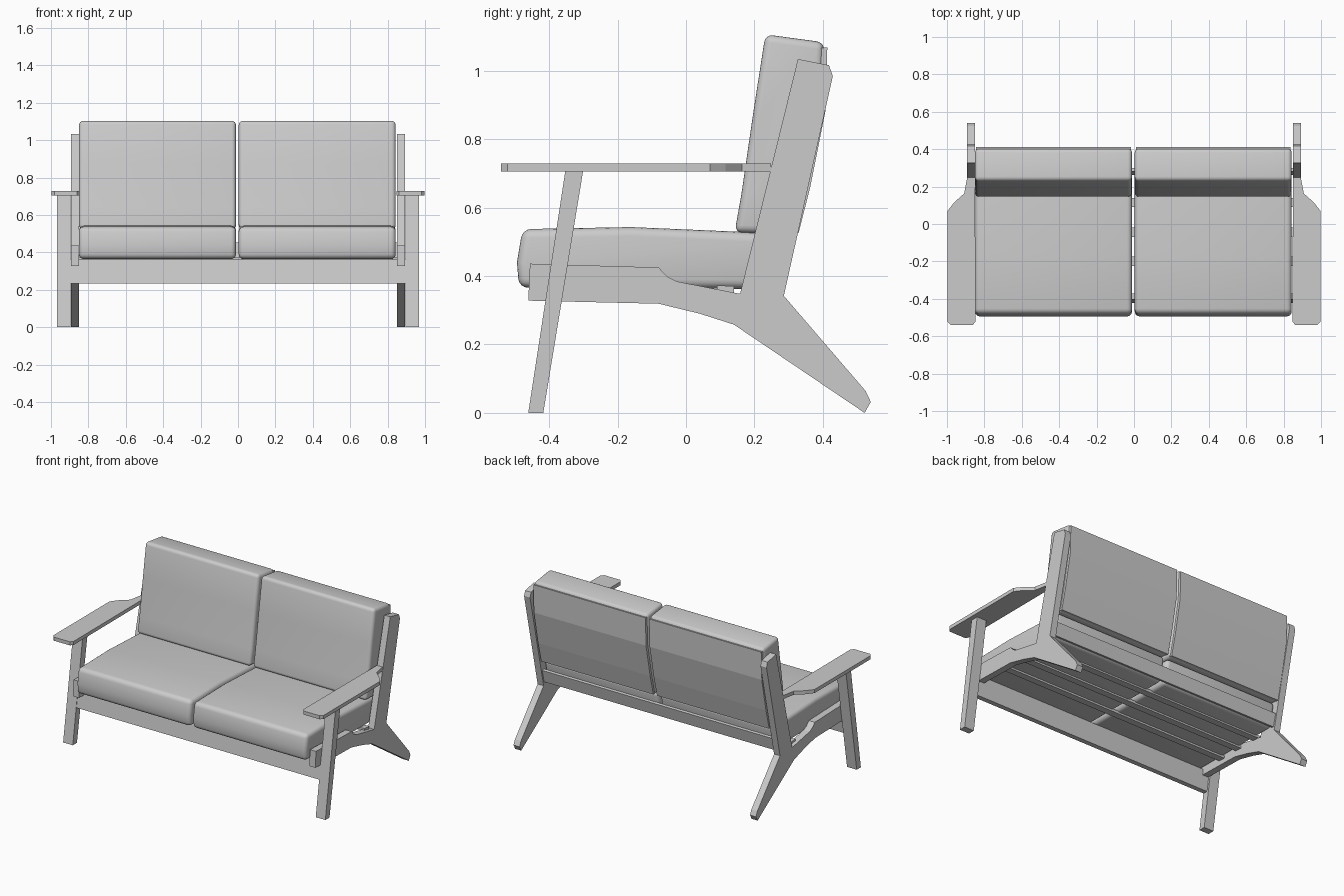
import bpy, bmesh, math

if "Cube" in bpy.data.objects:
    bpy.data.objects.remove(bpy.data.objects["Cube"])


def prism(name, pts, lo, hi, axis='X', bevel=0.0, segments=4, keep_sharp_back=False):
    """Extrude a closed profile: (y, z) along X, or (x, y) along Z."""
    bm = bmesh.new()

    def place(p, t):
        return (t, p[0], p[1]) if axis == 'X' else (p[0], p[1], t)

    a = [bm.verts.new(place(p, lo)) for p in pts]
    b = [bm.verts.new(place(p, hi)) for p in pts]
    n = len(pts)
    bm.faces.new(a)
    bm.faces.new(b[::-1])
    for i in range(n):
        j = (i + 1) % n
        bm.faces.new((a[j], a[i], b[i], b[j]))
    bmesh.ops.recalc_face_normals(bm, faces=bm.faces[:])
    if bevel:
        edges = [e for e in bm.edges if e.calc_face_angle(0) > math.radians(35)]
        bmesh.ops.bevel(bm, geom=edges, offset=bevel, offset_type='OFFSET',
                        segments=segments, profile=0.5, affect='EDGES',
                        clamp_overlap=True)
    me = bpy.data.meshes.new(name)
    bm.to_mesh(me)
    bm.free()
    ob = bpy.data.objects.new(name, me)
    bpy.context.collection.objects.link(ob)
    if bevel:
        bpy.ops.object.select_all(action='DESELECT')
        ob.select_set(True)
        bpy.context.view_layer.objects.active = ob
        bpy.ops.object.shade_smooth_by_angle(angle=math.radians(35))
    return ob


# Side frame: back post, seat rail and rear leg in one board
frame = [(0.327, 1.034), (0.418, 1.016), (0.429, 0.984), (0.286, 0.342),
         (0.525, 0.064), (0.54, 0.032), (0.522, 0.0), (0.14, 0.258),
         (0.04, 0.29), (-0.08, 0.319), (-0.461, 0.328), (-0.456, 0.436),
         (-0.08, 0.425), (-0.055, 0.398), (-0.026, 0.384), (0.158, 0.348)]
front_leg = [(-0.353, 0.705), (-0.301, 0.705), (-0.417, 0.0), (-0.461, 0.0)]
arm = [(0.862, -0.54), (0.98, -0.54), (0.997, -0.522), (0.997, 0.07),
       (0.962, 0.115), (0.908, 0.163), (0.892, 0.248), (0.85, 0.248),
       (0.847, -0.522)]

for side, s in (("left", -1), ("right", 1)):
    prism(f"side_frame_{side}", frame, s * 0.85, s * 0.894)
    prism(f"front_leg_{side}", front_leg, s * 0.896, s * 0.967)
    prism(f"armrest_{side}", [(s * x, y) for x, y in arm], 0.705, 0.729, 'Z')

# Front rail, leaning with the front legs
prism("front_rail", [(-0.422, 0.235), (-0.39, 0.235), (-0.371, 0.362),
                     (-0.403, 0.362)], -0.896, 0.896)

# Seat slats and rear slat
for i, y in enumerate((0.115, -0.045, -0.2)):
    prism(f"seat_slat_{i + 1}", [(y - 0.025, 0.355), (y + 0.025, 0.352),
                                 (y + 0.025, 0.37), (y - 0.025, 0.373)], -0.87, 0.87)
prism("rear_slat", [(0.262, 0.37), (0.28, 0.366), (0.3, 0.45), (0.282, 0.454)],
      -0.86, 0.86)

# Cushions, with a bent panel behind each back cushion
seat = [(-0.488, 0.366), (-0.494, 0.44), (-0.478, 0.537), (-0.16, 0.543),
        (0.14, 0.53), (0.298, 0.522), (0.264, 0.362)]
back = [(0.142, 0.527), (0.162, 0.64), (0.197, 0.88), (0.232, 1.106),
        (0.404, 1.083), (0.396, 0.88), (0.354, 0.66), (0.322, 0.522)]
panel = [(0.39, 1.066), (0.413, 1.068), (0.407, 0.88), (0.363, 0.66),
         (0.329, 0.525), (0.31, 0.525), (0.345, 0.66), (0.385, 0.88)]
for side, x0, x1 in (("left", -0.85, -0.011), ("right", 0.004, 0.843)):
    prism(f"seat_cushion_{side}", seat, x0, x1, bevel=0.026)
    prism(f"back_cushion_{side}", back, x0, x1, bevel=0.022)
    prism(f"back_panel_{side}", panel, x0 + 0.006, x1 - 0.006)
